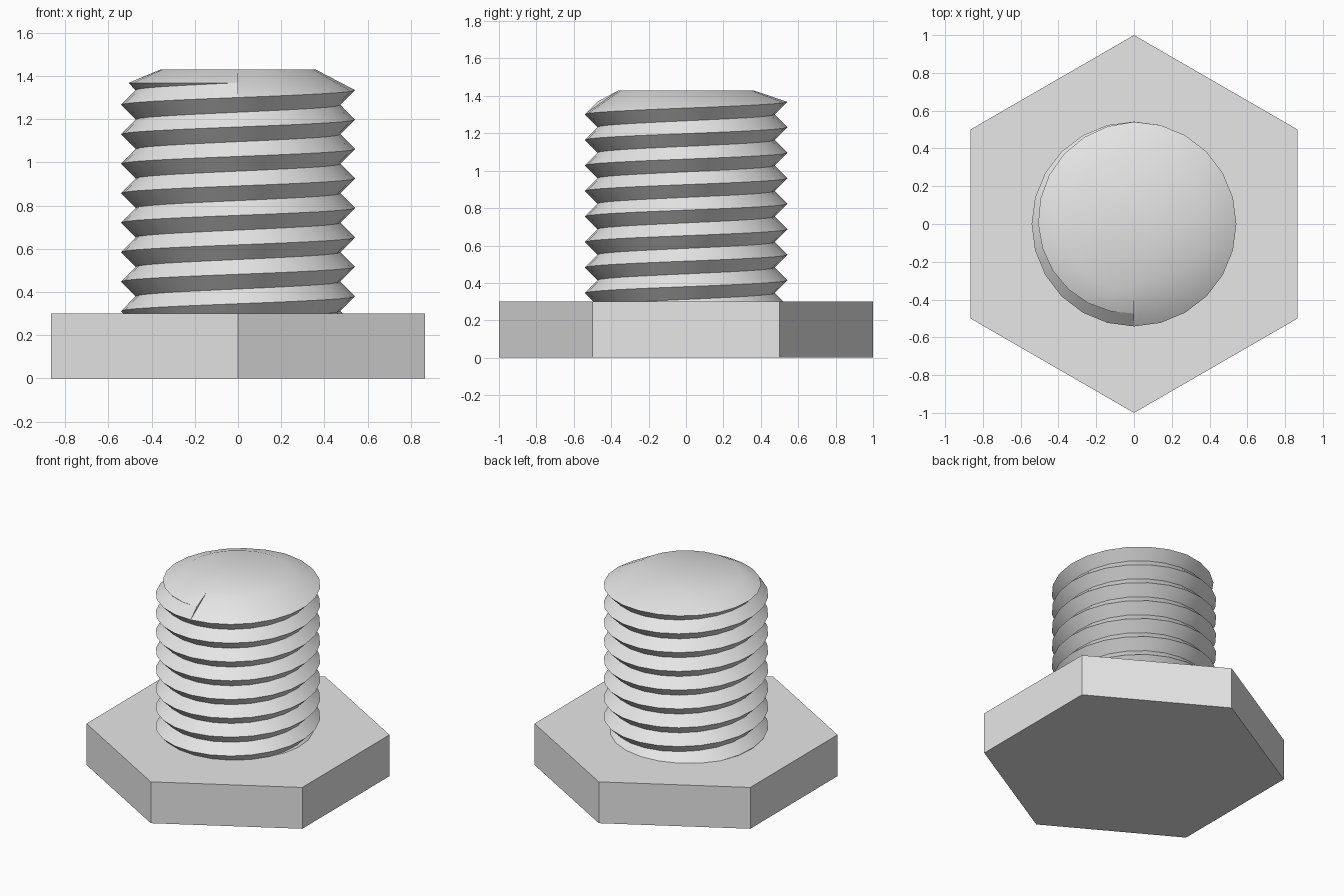
import bpy, bmesh
from math import cos, sin, pi, radians
from mathutils import Vector

STEPS = 24            # segments per turn
PITCH = 0.1364
CREST, ROOT = 0.542, 0.474
HEAD_TOP, TOP = 0.30, 1.43
FIRST, LAST = -2 * STEPS, 7 * STEPS + STEPS * 3 // 4
CLIP = 1.368          # height where the last thread ridge is cut off

cube = bpy.data.objects.get("Cube")
if cube:
    bpy.data.objects.remove(cube, do_unlink=True)

steel = bpy.data.materials.new("light_grey_metal")
steel.use_nodes = True
steel.diffuse_color = (0.8, 0.8, 0.8, 1)
steel.node_tree.nodes["Principled BSDF"].inputs["Base Color"].default_value = (0.8, 0.8, 0.8, 1)


def make_object(name, bm):
    bmesh.ops.recalc_face_normals(bm, faces=bm.faces)
    mesh = bpy.data.meshes.new(name)
    bm.to_mesh(mesh)
    bm.free()
    mesh.materials.append(steel)
    obj = bpy.data.objects.new(name, mesh)
    bpy.context.collection.objects.link(obj)
    return obj


def polar(step, radius, z):
    a = 2 * pi * step / STEPS
    return Vector((radius * cos(a), radius * sin(a), z))


# Hexagonal head
bm = bmesh.new()
ring = [bm.verts.new((cos(pi / 2 + k * pi / 3), sin(pi / 2 + k * pi / 3), 0)) for k in range(6)]
base = bm.faces.new(ring)
top = bmesh.ops.extrude_face_region(bm, geom=[base], use_keep_orig=True)
bmesh.ops.translate(bm, vec=(0, 0, HEAD_TOP), verts=[v for v in top["geom"] if isinstance(v, bmesh.types.BMVert)])
make_object("hex_head", bm)

# Threaded shank: one continuous V-shaped helix of roots and crests
bm = bmesh.new()
root, crest = {}, {}
for i in range(FIRST, LAST + 1):
    z = 0.38 + PITCH * i / STEPS
    low = z - PITCH / 2
    root[i] = bm.verts.new(polar(i, ROOT, low))
    # the lower flank is trimmed where the ridge runs out at the tip
    rise = min(1.0, max(0.0, (CLIP - low) / (PITCH / 2)))
    if i == LAST:
        crest[i] = root[i]
    else:
        crest[i] = bm.verts.new(polar(i, ROOT + (CREST - ROOT) * rise, low + rise * PITCH / 2))

for i in range(FIRST, LAST):
    lower = [root[i], root[i + 1], crest[i + 1], crest[i]]
    bm.faces.new(list(dict.fromkeys(lower)))
    if i + 1 + STEPS <= LAST:
        bm.faces.new([crest[i], crest[i + 1], root[i + 1 + STEPS], root[i + STEPS]])

# Chamfered tip and flat end
start = LAST - STEPS
disc = [bm.verts.new(polar(start + k, 0.36, TOP)) for k in range(STEPS)]
for k in range(STEPS):
    bm.faces.new([crest[start + k], crest[start + k + 1], disc[(k + 1) % STEPS], disc[k]])
bm.faces.new([crest[start], root[LAST], disc[0]])
bm.faces.new(disc)

# Trim the helix flush with the head
bmesh.ops.bisect_plane(bm, geom=bm.verts[:] + bm.edges[:] + bm.faces[:], dist=1e-5,
                       plane_co=(0, 0, HEAD_TOP), plane_no=(0, 0, -1), clear_outer=True)
shank = make_object("threaded_shank", bm)

bpy.ops.object.select_all(action='DESELECT')
shank.select_set(True)
bpy.context.view_layer.objects.active = shank
bpy.ops.object.shade_smooth_by_angle(angle=radians(40))
